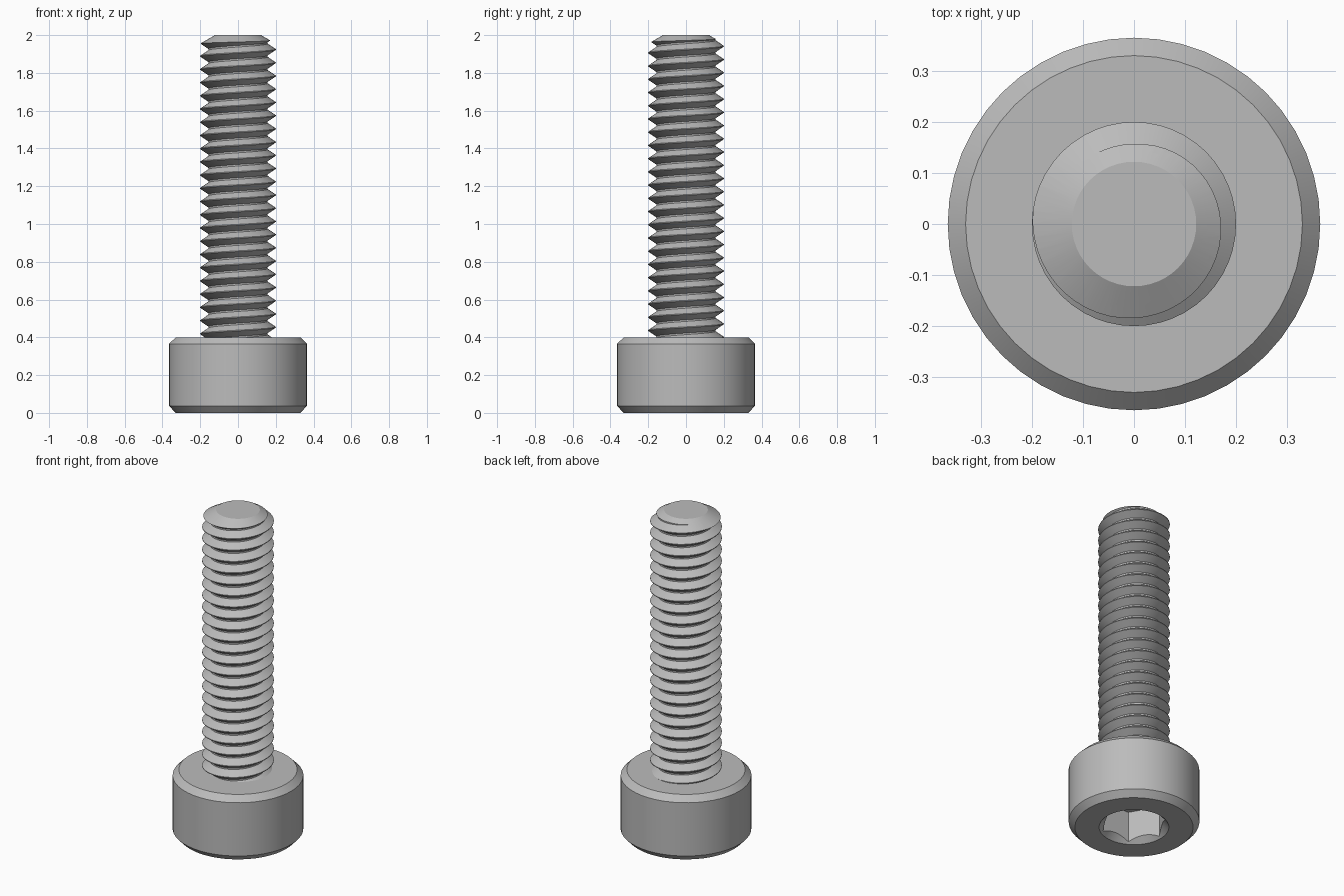
import bpy, bmesh, math

if "Cube" in bpy.data.objects:
    bpy.data.objects.remove(bpy.data.objects["Cube"])

SEGMENTS = 48
PITCH = 0.07
CREST, ROOT = 0.2, 0.157

steel = bpy.data.materials.new("grey steel")
steel.use_nodes = True
GREY = (0.5, 0.5, 0.5, 1)
steel.diffuse_color = GREY
steel.node_tree.nodes["Principled BSDF"].inputs["Base Color"].default_value = GREY


def finish(bm, name):
    bmesh.ops.recalc_face_normals(bm, faces=bm.faces)
    mesh = bpy.data.meshes.new(name)
    bm.to_mesh(mesh)
    bm.free()
    mesh.materials.append(steel)
    obj = bpy.data.objects.new(name, mesh)
    bpy.context.collection.objects.link(obj)
    return obj


def lathe(name, profile, sides=SEGMENTS, turn=0):
    """Closed solid turned around z from (radius, height) points."""
    bm = bmesh.new()
    rings = []
    for r, z in profile:
        angles = [turn + math.tau * i / sides for i in range(sides)]
        rings.append([bm.verts.new((r * math.cos(a), r * math.sin(a), z)) for a in angles])
    for low, high in zip(rings, rings[1:]):
        for i in range(sides):
            k = (i + 1) % sides
            bm.faces.new((low[i], low[k], high[k], high[i]))
    bm.faces.new(rings[0])
    bm.faces.new(rings[-1])
    return finish(bm, name)


def helix(name, start, turns):
    """Solid right-hand thread; each tooth has a narrow crest and root flat."""
    bm = bmesh.new()
    tooth = [(CREST, 0), (CREST, 0.06), (ROOT, 0.47), (ROOT, 0.59)]
    n = len(tooth)
    columns = []
    for i in range(SEGMENTS + 1):
        a = math.tau * i / SEGMENTS
        column = []
        for j in range(turns * n + 1):
            r, step = tooth[j % n]
            z = start + PITCH * (j // n + step + i / SEGMENTS)
            column.append(bm.verts.new((r * math.cos(a), r * math.sin(a), z)))
        columns.append(column)
    for left, right in zip(columns, columns[1:]):
        for j in range(turns * n):
            bm.faces.new((left[j], right[j], right[j + 1], left[j + 1]))
    # Join the seam and cap both ends with fans to the axis
    bmesh.ops.remove_doubles(bm, verts=bm.verts, dist=0.0001)
    rim = [e for e in bm.edges if e.is_boundary]
    middle = start + PITCH * turns / 2
    for top in (False, True):
        edges = [e for e in rim if (e.verts[0].co.z > middle) == top]
        hub = bm.verts.new((0, 0, start + PITCH * (turns * top + 0.5)))
        for e in edges:
            bm.faces.new((e.verts[0], e.verts[1], hub))
    return finish(bm, name)


def combine(obj, tool, operation):
    mod = obj.modifiers.new(operation.title(), "BOOLEAN")
    mod.operation, mod.object, mod.solver = operation, tool, "EXACT"
    bpy.context.view_layer.objects.active = obj
    bpy.ops.object.modifier_apply(modifier=mod.name)
    bpy.data.objects.remove(tool)


# Threaded shank, trimmed to a chamfered tip
shank = helix("threaded_shank", 0.2415, 27)
tip_shape = lathe("tip_shape", [(0.25, 0.36), (0.25, 1.926), (0.122, 2)])
combine(shank, tip_shape, "INTERSECT")

# Cylindrical head with chamfered rims
head = lathe("head", [(0.33, 0), (0.365, 0.037), (0.365, 0.365), (0.33, 0.4)])

# Hexagonal socket with a conical lead-in
combine(head, lathe("hex_cutter", [(0.184, -0.1), (0.184, 0.2)], sides=6), "DIFFERENCE")
combine(head, lathe("lead_in_cutter", [(0.215, -0.02), (0.195, 0), (0.14, 0.055)]), "DIFFERENCE")

for obj in (shank, head):
    bpy.ops.object.select_all(action="DESELECT")
    obj.select_set(True)
    bpy.context.view_layer.objects.active = obj
    bpy.ops.object.shade_smooth_by_angle(angle=math.radians(25))
